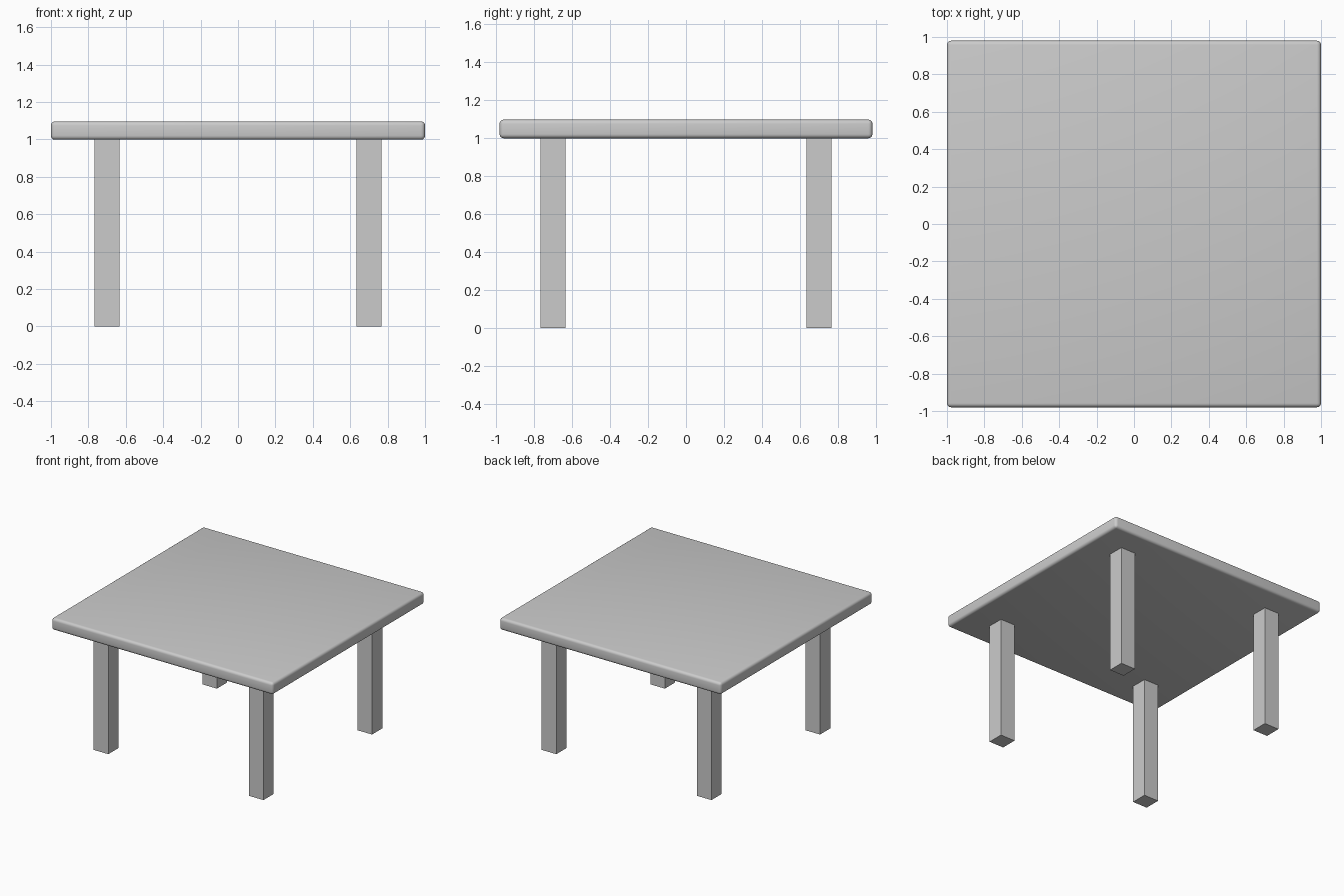
import bpy

if "Cube" in bpy.data.objects:
    bpy.data.objects.remove(bpy.data.objects["Cube"])


def box(name, center, size):
    bpy.ops.mesh.primitive_cube_add(size=1, location=center)
    ob = bpy.context.object
    ob.name = name
    ob.scale = size
    bpy.ops.object.transform_apply(location=False, rotation=False, scale=True)
    return ob


# Table top: slab with softly rounded edges
top = box("table_top", (0, 0, 1.047), (2.0, 1.96, 0.098))
bevel = top.modifiers.new("rounded_edges", 'BEVEL')
bevel.width = 0.022
bevel.segments = 4
bpy.ops.object.shade_smooth()

# Four square legs
for y, depth in ((-0.7, "front"), (0.7, "back")):
    for x, side in ((-0.7, "left"), (0.7, "right")):
        box(f"{depth}_{side}_leg", (x, y, 0.5), (0.132, 0.132, 1.0))
